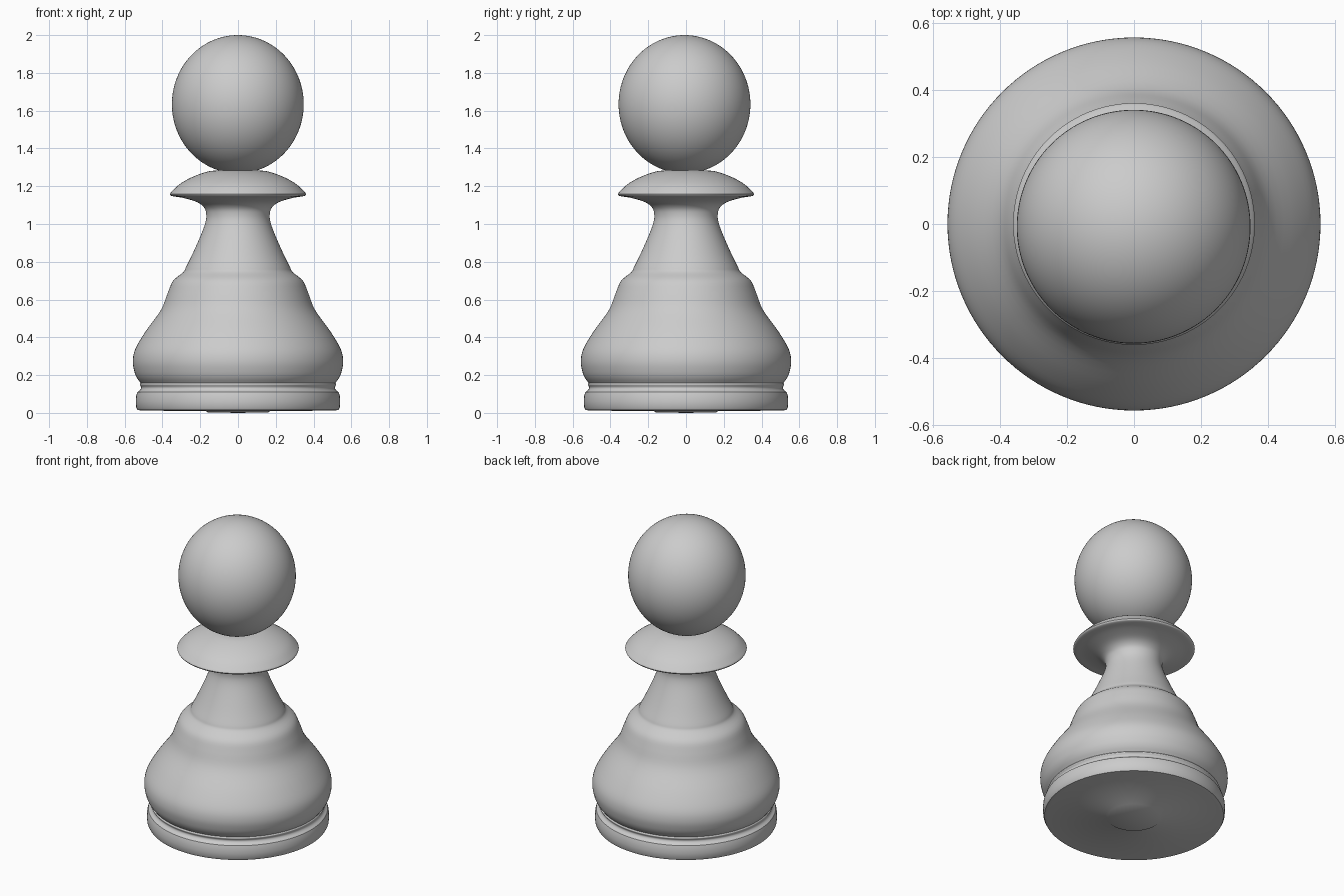
import bpy, bmesh, math
from mathutils import Vector

if "Cube" in bpy.data.objects:
    bpy.data.objects.remove(bpy.data.objects["Cube"])

SEGMENTS = 128


def smooth_profile(pts, steps=4):
    """Catmull-Rom curve through (radius, z) points."""
    p = [Vector(q) for q in pts]
    p = [2 * p[0] - p[1]] + p + [2 * p[-1] - p[-2]]
    out = []
    for a, b, c, d in zip(p, p[1:], p[2:], p[3:]):
        for i in range(steps):
            t = i / steps
            out.append(0.5 * (2 * b + (c - a) * t + (2 * a - 5 * b + 4 * c - d) * t ** 2
                              + (3 * b - a - 3 * c + d) * t ** 3))
    return out + [p[-2]]


def lathe(name, profile, offset=(0, 0)):
    """Spin a (radius, z) profile, bottom to top, around z."""
    bm = bmesh.new()
    verts = [bm.verts.new((max(r, 0), 0, z)) for r, z in profile]
    edges = [bm.edges.new(e) for e in zip(verts, verts[1:])]
    bmesh.ops.spin(bm, geom=verts + edges, cent=(0, 0, 0), axis=(0, 0, 1),
                   angle=2 * math.pi, steps=SEGMENTS, use_duplicate=False)
    bmesh.ops.remove_doubles(bm, verts=bm.verts, dist=1e-5)
    bmesh.ops.recalc_face_normals(bm, faces=bm.faces)
    mesh = bpy.data.meshes.new(name)
    bm.to_mesh(mesh)
    bm.free()
    ob = bpy.data.objects.new(name, mesh)
    ob.location = (offset[0], offset[1], 0)
    bpy.context.collection.objects.link(ob)
    bpy.ops.object.select_all(action='DESELECT')
    ob.select_set(True)
    bpy.context.view_layer.objects.active = ob
    bpy.ops.object.shade_smooth_by_angle(angle=math.radians(35))
    return ob


# Foot, groove, bell-shaped body, neck and collar in one turned piece
foot = [(0, 0), (0.16, 0.003), (0.17, 0.01), (0.51, 0.012), (0.532, 0.016),
        (0.539, 0.03), (0.541, 0.06), (0.539, 0.09), (0.533, 0.11)]
groove = [(0.533, 0.11), (0.518, 0.122), (0.513, 0.135), (0.52, 0.15), (0.515, 0.158)]
bell = [(0.515, 0.158), (0.535, 0.185), (0.549, 0.22), (0.557, 0.275), (0.543, 0.34),
        (0.49, 0.43), (0.408, 0.545), (0.372, 0.635), (0.343, 0.7), (0.29, 0.745),
        (0.274, 0.775), (0.237, 0.85), (0.193, 0.95), (0.172, 1.01), (0.168, 1.05),
        (0.178, 1.085), (0.215, 1.115), (0.29, 1.138), (0.35, 1.148), (0.361, 1.158)]
dome = [(0.361, 1.158), (0.352, 1.17), (0.31, 1.21), (0.25, 1.245),
        (0.18, 1.272), (0.12, 1.283), (0, 1.283)]
profile = foot + smooth_profile(groove)[1:] + smooth_profile(bell)[1:] + smooth_profile(dome)[1:]
lathe("turned_body", profile)

# Slightly tall ball on top
ball = [(0.349 * math.sin(math.pi * i / 64), 1.634 - 0.366 * math.cos(math.pi * i / 64))
        for i in range(65)]
lathe("ball_head", ball, (-0.001, -0.008))
